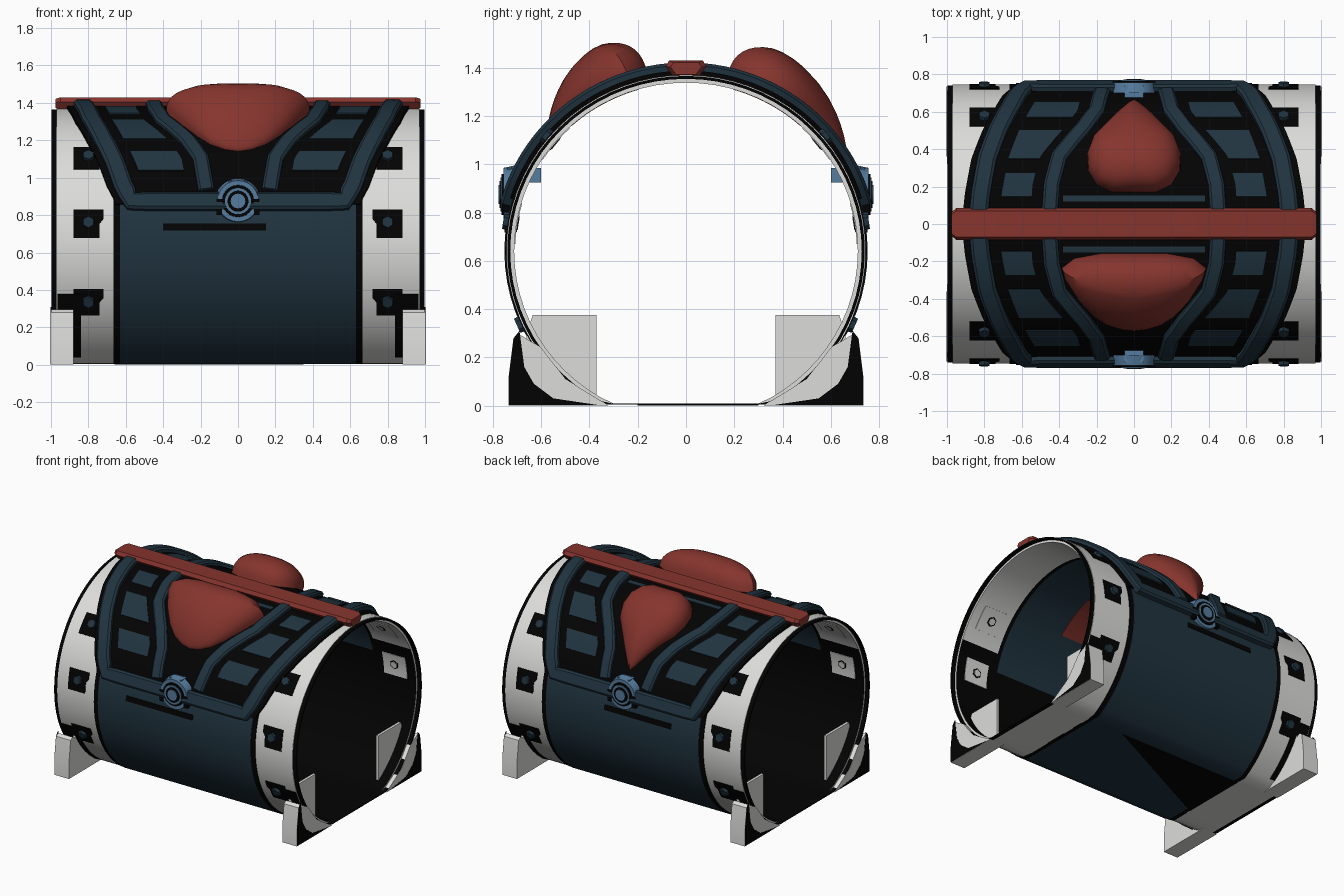
import bpy, bmesh
from math import sin, cos, radians, degrees, pi, acos
from mathutils import Vector, Matrix

if "Cube" in bpy.data.objects:
    bpy.data.objects.remove(bpy.data.objects["Cube"])

CZ = 0.64  # height of the barrel axis


def material(name, rgb):
    m = bpy.data.materials.new(name)
    m.diffuse_color = (*rgb, 1)
    m.use_nodes = True
    m.node_tree.nodes["Principled BSDF"].inputs["Base Color"].default_value = m.diffuse_color
    return m


NAVY = material("navy", (0.0145, 0.034, 0.051))
BLACK = material("black", (0.0008, 0.0008, 0.0008))
WHITE = material("off white", (0.72, 0.72, 0.71))
RED = material("red", (0.24, 0.035, 0.027))
STEEL = material("steel blue", (0.09, 0.20, 0.34))


def make(name, verts, faces, mats, rule=None):
    me = bpy.data.meshes.new(name)
    me.from_pydata([tuple(v) for v in verts], [], faces)
    bm = bmesh.new()
    bm.from_mesh(me)
    bmesh.ops.recalc_face_normals(bm, faces=bm.faces)
    bm.to_mesh(me)
    bm.free()
    for m in mats:
        me.materials.append(m)
    if rule:
        for p in me.polygons:
            p.material_index = rule(p)
    ob = bpy.data.objects.new(name, me)
    bpy.context.collection.objects.link(ob)
    return ob


def P(x, deg, r, side=-1):
    """Point on the slightly widened barrel: deg from the top, side -1 is the front."""
    a = radians(deg)
    return Vector((x, side * 1.02 * r * sin(a), CZ + r * cos(a)))


def loft(name, rings, mats, rule=None, closed=False):
    """Skin equal-sized closed rings; cap the ends unless closed."""
    n, k = len(rings[0]), len(rings)
    verts = [p for ring in rings for p in ring]
    faces = [(i * n + j, i * n + (j + 1) % n, (i + 1) % k * n + (j + 1) % n, (i + 1) % k * n + j)
             for i in range(k if closed else k - 1) for j in range(n)]
    if not closed:
        faces += [tuple(range(n)), tuple(range((k - 1) * n, k * n))]
    return make(name, verts, faces, mats, rule)


def tube(name, x0, x1, ro, ri, mats, split=0.0):
    """Open ring with a flat base: outside, inside below split, inside above split."""
    def pt(x, d, r, floor):
        v = P(x, d, r)
        v.z = max(v.z, floor)
        return v
    rings = [[pt(x0, d, ro, 0.004), pt(x1, d, ro, 0.004), pt(x1, d, ri, 0.009), pt(x0, d, ri, 0.009)]
             for d in range(0, 360, 5)]

    def rule(p):
        c = p.center
        inside = abs(p.normal.x) < 0.5 and (c.y * p.normal.y + (c.z - CZ) * p.normal.z) < 0
        return (2 if c.z > split else 1) if inside else 0
    return loft(name, rings, mats, rule, closed=True)


def prism(name, pts, x0, x1, mat):
    return loft(name, [[Vector((x, y, z)) for y, z in pts] for x in (x0, x1)], [mat])


def lerp_path(path, step=3):
    out = []
    for (xa, da), (xb, db) in zip(path, path[1:]):
        n = max(1, int(max(abs(db - da) / step, abs(xb - xa) / 0.08)))
        out += [(xa + (xb - xa) * i / n, da + (db - da) * i / n) for i in range(n)]
    return out + [path[-1]]


def x_at(path, d):
    for (xa, da), (xb, db) in zip(path, path[1:]):
        if da <= d <= db and db > da:
            return xa + (xb - xa) * (d - da) / (db - da)
    return path[-1][0]


def trim(name, path, width, r0, r1, side, mat):
    """Raised strap with chamfered edges following the curved surface."""
    pts, rings = lerp_path(path), []
    k = radians(1) * r1
    for i, (x, d) in enumerate(pts):
        a, b = pts[max(i - 1, 0)], pts[min(i + 1, len(pts) - 1)]
        t = Vector((b[0] - a[0], (b[1] - a[1]) * k)).normalized()
        nx, nd = -t.y * width / 2, t.x * width / 2 / k
        rings.append([P(x + nx * f, d + nd * f, r, side)
                      for f, r in ((-1, r0), (-1, r1 - 0.012), (-0.7, r1), (0.7, r1), (1, r1 - 0.012), (1, r0))])
    return loft(name, rings, [mat])


def panel(name, edge, d0, d1, r0, r1, side, mat, n=6):
    """Curved plate; edge(d) gives its two x limits."""
    rings = []
    for i in range(n + 1):
        d = d0 + (d1 - d0) * i / n
        a, b = edge(d)
        rings.append([P(a, d, r0, side), P(b, d, r0, side), P(b, d, r1, side), P(a, d, r1, side)])
    return loft(name, rings, [mat])


def cyl(name, center, axis, rad, depth, n, mat):
    bm = bmesh.new()
    rot = Vector((0, 0, 1)).rotation_difference(Vector(axis)).to_matrix().to_4x4()
    bmesh.ops.create_cone(bm, cap_ends=True, segments=n, radius1=rad, radius2=rad * 0.9, depth=depth,
                          matrix=Matrix.Translation(center) @ rot)
    me = bpy.data.meshes.new(name)
    bm.to_mesh(me)
    bm.free()
    me.materials.append(mat)
    ob = bpy.data.objects.new(name, me)
    bpy.context.collection.objects.link(ob)
    return ob


def gem(name, half, height, side):
    """Domed pad, outline given as (x, degrees) down one side, sinking towards its lower tip."""
    outline = half + [(-x, d) for x, d in reversed(half) if x > 0]
    cd = 0.88 * sum(d for _, d in half) / len(half)
    low = half[-1][1]
    rings = []
    for i in range(11):
        a = i / 10.3 * pi / 2
        s, ring = cos(a) ** 0.8, []
        for x, d in outline:
            q = cd + (d - cd) * s
            sink = 1 - 0.75 * max(0, (q - 22) / (low - 22)) ** 1.4
            ring.append(P(x * s, q, 0.745 + height * sin(a) ** 0.8 * sink, side))
        rings.append(ring)
    return loft(name, rings, [RED])


# Barrel body and end bands
tube("barrel_body", -0.63, 0.63, 0.738, 0.70, [NAVY, BLACK, NAVY], 0.8)
for sx, tag in ((-1, "left"), (1, "right")):
    tube("end_band_" + tag, sx * 0.66, sx * 0.97, 0.73, 0.698, [WHITE, BLACK, WHITE], 0.95)
    tube("band_seam_" + tag, sx * 0.63, sx * 0.665, 0.735, 0.70, [BLACK, BLACK, BLACK])
    tube("rim_line_" + tag, sx * 0.97, sx * 0.998, 0.726, 0.714, [BLACK, BLACK, BLACK])

# Dark wedge on the underside
wedge = [(-0.66, -0.2), (-0.66, 0.30), (0.35, 0.30)]
loft("underside_wedge", [[Vector((x, y, z)) for x, y in wedge] for z in (0.0, 0.005)], [BLACK])

OUTER = [(0.83, 4), (0.82, 12), (0.785, 27), (0.725, 41), (0.66, 54), (0.615, 65), (0.57, 72)]
INNER = [(0.45, 5), (0.44, 16), (0.40, 28), (0.27, 42), (0.20, 52), (0.17, 67)]

for side, tag in ((-1, "front"), (1, "back")):
    # Dark lid backing and the straps over it
    panel("lid_" + tag, lambda d: (-x_at(OUTER, d) - 0.085, x_at(OUTER, d) + 0.085),
          4, 73, 0.728, 0.748, side, BLACK, 24)
    trim("lid_border_" + tag, OUTER + [(-x, d) for x, d in reversed(OUTER)], 0.10, 0.735, 0.782, side, NAVY)
    panel("latch_shadow_" + tag, lambda d: (-0.4, 0.15), 81, 84, 0.732, 0.742, side, BLACK)
    panel("ridge_line_" + tag, lambda d: (-0.38, 0.38), 9, 11.5, 0.742, 0.755, side, NAVY)
    panel("pad_lining_" + tag, lambda d: (-0.24, 0.24), 16, 42, 0.696, 0.702, side, RED, 12)
    for sx in (-1, 1):
        trim("lid_strap_" + tag, [(sx * x, d) for x, d in INNER], 0.085, 0.735, 0.777, side, NAVY)
        # Inset blue panels between the straps
        for d0, d1 in ((11, 21), (27, 41), (48, 58)):
            panel("lid_panel_" + tag,
                  lambda d: (sx * (x_at(INNER, d) + 0.10), sx * (x_at(OUTER, d) - 0.11)),
                  d0, d1, 0.742, 0.756, side, NAVY)

        # Bolts on dark patches along the end bands
        for z in (1.11, 0.76, 0.34):
            d = degrees(acos((z - CZ) / 0.73))
            panel("bolt_patch", lambda q: (sx * (0.72 + 0.02 * (q > d)), sx * 0.88),
                  d - 5.5, d + 6.5, 0.725, 0.734, side, BLACK)
            c = P(sx * 0.80, d, 0.738, side)
            cyl("bolt", c, (0, c.y, c.z - CZ), 0.035, 0.03, 6, NAVY)
            if z > 0.5:
                panel("nut_patch", lambda q: (sx * 0.71, sx * 0.90), d - 7, d + 7, 0.694, 0.699, side, WHITE)
                for rad, r in ((0.038, 0.694), (0.029, 0.692)):
                    c = P(sx * 0.80, d, r, side)
                    cyl("bolt_nut", c, (0, -c.y, CZ - c.z), rad, 0.006, 6, BLACK if rad > 0.03 else WHITE)
        # Dark gap between band and foot
        panel("foot_gap", lambda q: (sx * 0.84, sx * 0.965), 111, 145, 0.725, 0.735, side, BLACK)

        # Corner feet: outer block, inner plate and dark end plate
        foot = [(0.735, 0), (0.735, 0.12), (0.715, 0.28), (0.69, 0.295), (0.60, 0.24), (0.5, 0.11), (0.32, 0)]
        prism("foot", [(side * y, z) for y, z in foot], sx * 0.88, sx * 1.0, WHITE)
        plate = [(0.37, 0), (0.66, 0), (0.66, 0.30), (0.635, 0.375), (0.37, 0.375)]
        prism("foot_plate", [(side * y, z) for y, z in plate], sx * 0.88, sx * 0.90, WHITE)
        shade = [(0.734, 0.002), (0.734, 0.12), (0.714, 0.28), (0.69, 0.31), (0.67, 0.16),
                 (0.63, 0.09), (0.55, 0.03), (0.36, 0.002)]
        prism("foot_end", [(side * y, z) for y, z in shade], sx * 0.998, sx * 1.0015, BLACK)

    # Round latch
    for name, rad, out, n, mat in (("latch_disc", 0.122, 0.757, 24, STEEL), ("latch_ring_dark", 0.094, 0.764, 24, BLACK),
                                   ("latch_ring", 0.078, 0.769, 24, STEEL), ("latch_gap", 0.062, 0.772, 24, BLACK),
                                   ("latch_button", 0.044, 0.776, 16, STEEL)):
        cyl(name + "_" + tag, Vector((0, side * (out + 0.70) / 2, 0.875)), (0, side, 0), rad, out - 0.70, n, mat)
    for sx in (-1, 1):
        prism("latch_side_" + tag, [(side * 0.72, 0.80), (side * 0.762, 0.80), (side * 0.762, 0.885),
                                    (side * 0.72, 0.885)], sx * 0.085, sx * 0.115, BLACK)
    prism("latch_block_" + tag, [(side * 0.60, 0.925), (side * 0.74, 0.925), (side * 0.74, 0.985),
                                 (side * 0.60, 0.985)], -0.05, 0.05, STEEL)

# Red pads: a wide one in front, a teardrop behind
gem("front_pad", [(0, 12), (0.18, 12), (0.32, 14), (0.385, 18), (0.37, 22), (0.30, 31),
                  (0.22, 39), (0.15, 44), (0.07, 47), (0, 48)], 0.18, -1)
gem("back_pad", [(0, 13), (0.12, 13), (0.20, 16), (0.245, 22), (0.25, 29), (0.22, 36),
                 (0.15, 43), (0.08, 51), (0.03, 57), (0, 60)], 0.175, 1)

# Red ridge bar along the top
bar = [(-0.055, 1.365), (0.055, 1.365), (0.085, 1.405), (0.07, 1.43), (-0.07, 1.43), (-0.085, 1.405)]
loft("ridge_bar", [[Vector((x, y * s, 1.395 + (z - 1.395) * s)) for y, z in bar]
                   for x, s in ((-0.975, 0.75), (-0.95, 1), (0.95, 1), (0.975, 0.75))], [RED])

# Smooth shading with sharp edges kept
bpy.ops.object.select_all(action='SELECT')
bpy.context.view_layer.objects.active = bpy.data.objects["barrel_body"]
bpy.ops.object.shade_smooth_by_angle(angle=radians(35))
